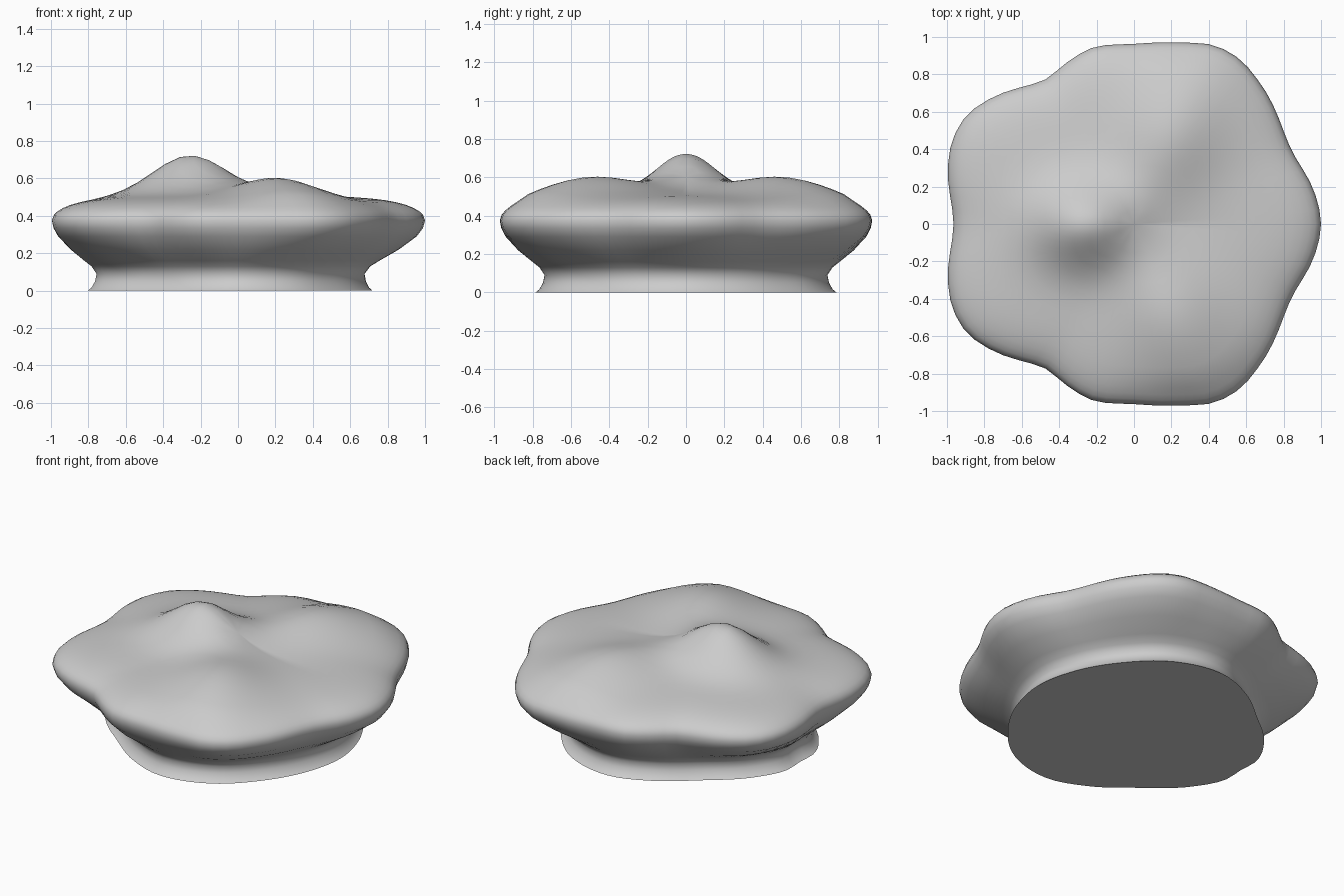
import bpy, bmesh, math
from mathutils import Vector

if "Cube" in bpy.data.objects:
    bpy.data.objects.remove(bpy.data.objects["Cube"])

N = 80  # segments around

# Half outlines (y >= 0), mirrored below to close the loop
RIM = [(1, 0), (.965, .17), (.835, .41), (.69, .73), (.56, .885), (.42, .957),
       (.25, .97), (0, .963), (-.22, .943), (-.36, .863), (-.49, .765),
       (-.77, .67), (-.895, .58), (-.97, .45), (-.995, .305), (-.965, 0)]
FOOT = [(.72, 0), (.67, .25), (.52, .51), (.3, .71), (0, .785), (-.25, .70),
        (-.48, .53), (-.7, .33), (-.8, .15), (-.80, 0)]


def radii(half):
    """Sample a mirrored outline as radius by angle, smoothly interpolated."""
    polar = [(math.atan2(y, x), math.hypot(x, y)) for x, y in half]
    full = polar + [(2 * math.pi - a, r) for a, r in polar[-2:0:-1]]
    n = len(full)

    def knot(i):
        a, r = full[i % n]
        return a + 2 * math.pi * (i // n), r
    out = []
    for k in range(N):
        a = 2 * math.pi * k / N
        i = max(j for j in range(n) if full[j][0] <= a + 1e-9)
        p = [knot(j) for j in (i - 1, i, i + 1, i + 2)]
        h = p[2][0] - p[1][0]
        t = (a - p[1][0]) / h
        m1 = (p[2][1] - p[0][1]) / (p[2][0] - p[0][0]) * h
        m2 = (p[3][1] - p[1][1]) / (p[3][0] - p[1][0]) * h
        out.append((2*t**3 - 3*t*t + 1) * p[1][1] + (t**3 - 2*t*t + t) * m1
                   + (3*t*t - 2*t**3) * p[2][1] + (t**3 - t*t) * m2)
    return out


def top_height(x, y, rho):
    """Gentle dome with an off-centre peak and two radiating ridges."""
    z = .375 + .13 * math.sqrt(max(0, 1 - rho ** 5))
    z += .215 * math.exp(-((x + .26) ** 2 / .075 + y * y / .05))
    c, s = math.cos(math.radians(68)), math.sin(math.radians(68))
    dx, dy = x - .2, abs(y) - .48
    along, across = dx * c + dy * s, -dx * s + dy * c
    fade = min(1, (1 - rho) / .15)
    z += .1 * fade * math.exp(-(along ** 2 / .14 + across ** 2 / .07))
    return z


rim, foot = radii(RIM), radii(FOOT)
bm = bmesh.new()


def ring(radius, height):
    verts = []
    for k in range(N):
        a = 2 * math.pi * k / N
        r = radius(k)
        x, y = r * math.cos(a), r * math.sin(a)
        verts.append(bm.verts.new((x, y, height(x, y))))
    return verts


rings = []
# Foot, neck and flaring underside: height, foot scale, blend towards the rim
for z, scale, blend in [(0, 1, 0), (.015, .975, 0), (.05, .95, 0), (.09, .94, 0),
                        (.13, .96, .05), (.16, .98, .17), (.22, 1, .5), (.29, 1, .84),
                        (.335, 1, .96), (.375, 1, 1)]:
    rings.append(ring(lambda k: foot[k] * scale * (1 - blend) + rim[k] * blend,
                      lambda x, y: z))
# Upper surface
for rho in (.99, .97, .94, .9, .85, .79, .72, .64, .56, .48, .4, .32, .24, .16, .08):
    rings.append(ring(lambda k: rim[k] * rho, lambda x, y: top_height(x, y, rho)))

for lo, hi in zip(rings, rings[1:]):
    for k in range(N):
        j = (k + 1) % N
        bm.faces.new((lo[k], lo[j], hi[j], hi[k]))
apex = bm.verts.new((0, 0, top_height(0, 0, 0)))
for k in range(N):
    bm.faces.new((rings[-1][k], rings[-1][(k + 1) % N], apex))
bm.faces.new(rings[0][::-1])  # flat underside

mesh = bpy.data.meshes.new("rock")
bm.to_mesh(mesh)
bm.free()
rock = bpy.data.objects.new("rock", mesh)
bpy.context.collection.objects.link(rock)

stone = bpy.data.materials.new("light grey stone")
stone.diffuse_color = (.6, .6, .6, 1)
stone.use_nodes = True
stone.node_tree.nodes["Principled BSDF"].inputs["Base Color"].default_value = stone.diffuse_color
mesh.materials.append(stone)

bpy.context.view_layer.objects.active = rock
rock.select_set(True)
bpy.ops.object.shade_smooth_by_angle(angle=math.radians(50))
